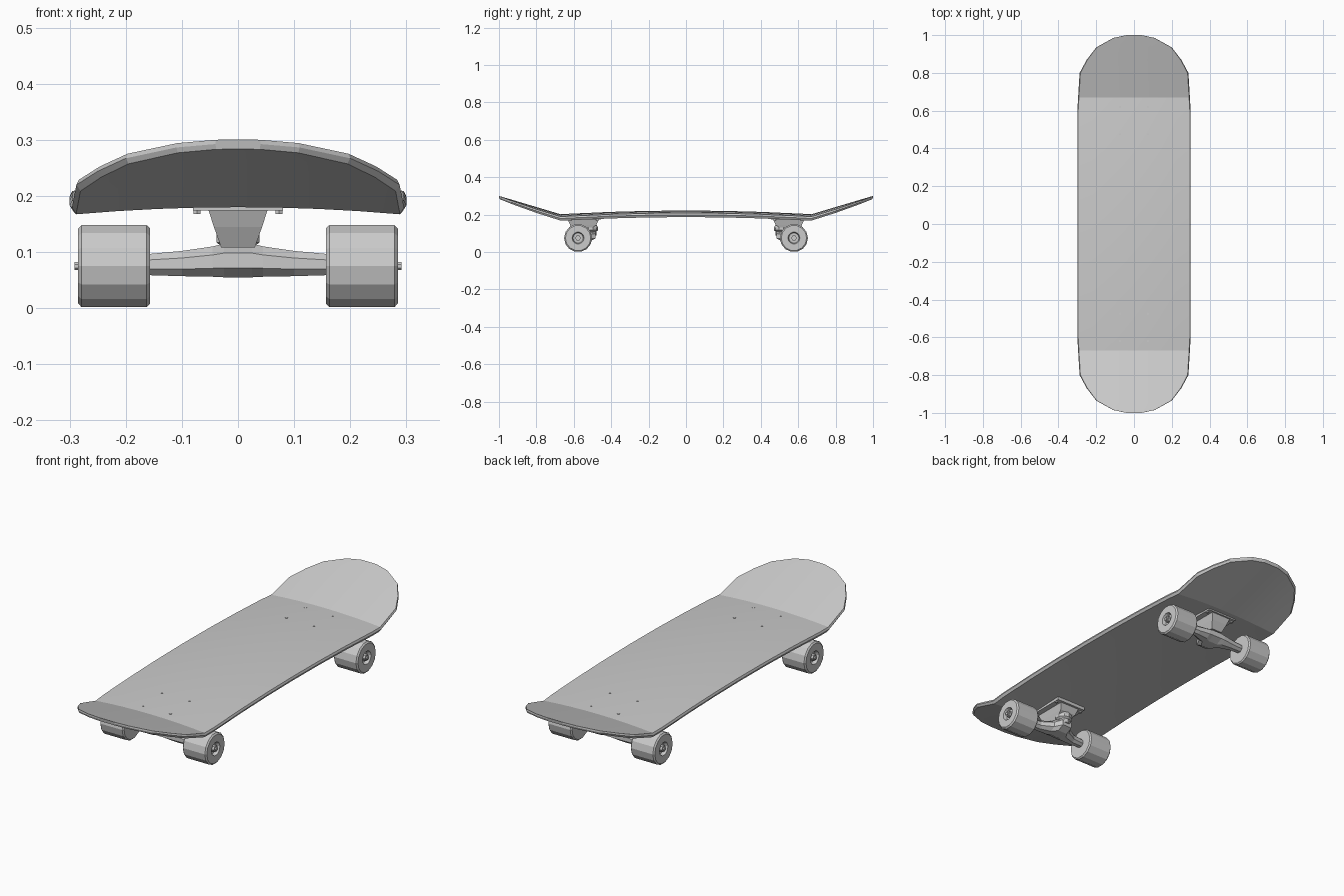
import bpy, bmesh, math
from mathutils import Matrix, Vector

cube = bpy.data.objects.get("Cube")
if cube:
    bpy.data.objects.remove(cube)

# One plain grey for everything
grey = bpy.data.materials.new("plain grey")
grey.use_nodes = True
colour = (0.6, 0.6, 0.6, 1)
grey.diffuse_color = colour
grey.node_tree.nodes["Principled BSDF"].inputs["Base Color"].default_value = colour


def loft(name, rings, matrix=Matrix(), smooth=None):
    """Skin closed rings of points and cap both ends."""
    bm = bmesh.new()
    loops = [[bm.verts.new(matrix @ Vector(p)) for p in ring] for ring in rings]
    n = len(rings[0])
    for a, b in zip(loops, loops[1:]):
        for i in range(n):
            j = (i + 1) % n
            bm.faces.new((a[i], a[j], b[j], b[i]))
    bm.faces.new(loops[0])
    bm.faces.new(loops[-1])
    bmesh.ops.recalc_face_normals(bm, faces=bm.faces)
    mesh = bpy.data.meshes.new(name)
    bm.to_mesh(mesh)
    bm.free()
    mesh.materials.append(grey)
    obj = bpy.data.objects.new(name, mesh)
    bpy.context.collection.objects.link(obj)
    if smooth:
        bpy.ops.object.select_all(action="DESELECT")
        obj.select_set(True)
        bpy.context.view_layer.objects.active = obj
        bpy.ops.object.shade_smooth_by_angle(angle=math.radians(smooth))
    return obj


def lathe(name, profile, sides, matrix):
    """Turn (height, radius) pairs about the local z axis."""
    angles = [2 * math.pi * (i + 0.5) / sides for i in range(sides)]
    return loft(name, [[(r * math.cos(a), r * math.sin(a), h) for a in angles]
                       for h, r in profile], matrix)


def box_ring(z, hx, y0, y1):
    return [(-hx, y0, z), (hx, y0, z), (hx, y1, z), (-hx, y1, z)]


# Deck: crowned across, cambered along, straight upturned ends
KICK = 0.67


def deck_top(x, y):
    y = abs(y)
    z = 0.222 - 0.02 * (min(y, KICK) / KICK) ** 2
    z += max(0, y - KICK) * 0.298
    return z - 0.013 * (x / 0.3) ** 2


half = [(1, 0.04), (0.985, 0.11), (0.935, 0.2), (0.87, 0.25), (0.8, 0.288),
        (KICK, 0.296), (0.6, 0.3), (0.4, 0.3), (0.2, 0.3), (0, 0.3)]
stations = [(-y, w) for y, w in half] + [(y, w) for y, w in half[-2::-1]]
steps = [i / 4 for i in range(-4, 5)]
deck_rings = []
for y, w in stations:
    thick = 0.022 - 0.005 * max(0, abs(y) - KICK) / (1 - KICK)
    top = [(u * w * 0.985, y, deck_top(u * w, y)) for u in steps]
    middle = deck_top(w, y) - thick * 0.45
    under = [(u * w * 0.975, y * 0.997, deck_top(u * w, y) - thick)
             for u in reversed(steps)]
    deck_rings.append(top + [(w, y, middle)] + under + [(-w, y, middle)])
loft("deck", deck_rings, smooth=12)

# Two trucks, the second turned half way round
AXLE_Y, AXLE_Z = 0.577, 0.075
for end, turn in (("back", 0), ("front", math.pi)):
    spin = Matrix.Rotation(turn, 4, "Z")

    # Mounting plate and tapered housing
    loft(end + "_base_plate", [box_ring(0.174, 0.08, 0.455, 0.64),
                               box_ring(0.2, 0.08, 0.455, 0.64)], spin)
    loft(end + "_pivot_housing", [box_ring(0.182, 0.055, 0.462, 0.635),
                                  box_ring(0.145, 0.043, 0.48, 0.62),
                                  box_ring(0.108, 0.03, 0.53, 0.6)], spin)

    # Hanger: chamfered sections widening to the middle
    sections = [(0.165, 0.558, 0.596, 0.059, 0.096),
                (0.1, 0.552, 0.6, 0.057, 0.102),
                (0.045, 0.525, 0.605, 0.056, 0.11),
                (0.025, 0.485, 0.605, 0.055, 0.115)]
    sections = [(-s[0],) + s[1:] for s in sections] + sections[::-1]
    rings = []
    for x, y0, y1, z0, z1 in sections:
        cy, cz = (y1 - y0) * 0.28, (z1 - z0) * 0.28
        rings.append([(x, y0 + cy, z0), (x, y1 - cy, z0), (x, y1, z0 + cz),
                      (x, y1, z1 - cz), (x, y1 - cy, z1), (x, y0 + cy, z1),
                      (x, y0, z1 - cz), (x, y0, z0 + cz)])
    loft(end + "_hanger", rings, spin)

    # Bushing stack with the kingpin nut below
    lathe(end + "_bushing", [(0.15, 0.03), (0.13, 0.04), (0.117, 0.04),
                             (0.11, 0.031), (0.09, 0.031), (0.085, 0.018),
                             (0.068, 0.016)], 10,
          spin @ Matrix.Translation((0, 0.51, 0)))

    # Mounting bolts through the deck
    for side in (-1, 1):
        for row, y in (("inner", 0.475), ("outer", 0.62)):
            x = 0.073 * side
            name = f"{end}_{row}_bolt_{'left' if side > 0 else 'right'}"
            lathe(name, [(0.168, 0.007), (deck_top(x, y) + 0.001, 0.006)], 6,
                  spin @ Matrix.Translation((x, y, 0)))

    # Wheels with recessed hubs, axles and axle nuts
    for label, way in (("a", 1), ("b", -1)):
        place = (spin @ Matrix.Translation((0, AXLE_Y, AXLE_Z))
                 @ Matrix.Rotation(way * math.pi / 2, 4, "Y"))
        lathe(f"{end}_wheel_{label}",
              [(0.157, 0.02), (0.157, 0.069), (0.163, 0.075), (0.279, 0.075),
               (0.285, 0.068), (0.285, 0.032), (0.268, 0.027), (0.268, 0.01)],
              14, place)
        lathe(f"{end}_axle_{label}", [(0.15, 0.008), (0.291, 0.008)], 8, place)
        lathe(f"{end}_axle_nut_{label}", [(0.266, 0.015), (0.285, 0.015)], 6, place)
